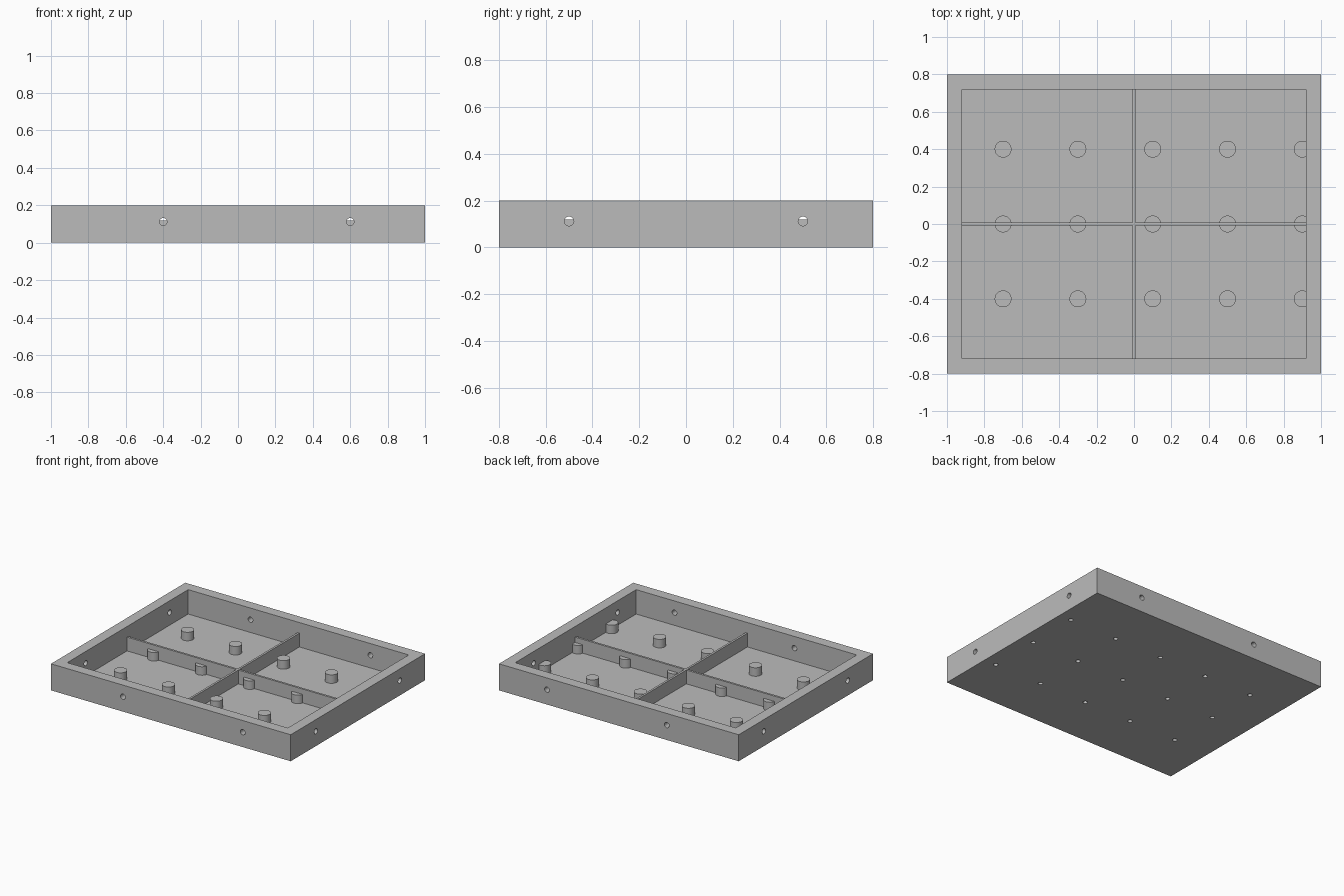
import bpy
import bmesh
import math
from mathutils import Matrix, Vector

cube = bpy.data.objects.get("Cube")
if cube:
    bpy.data.objects.remove(cube, do_unlink=True)

# Main dimensions
HALF = (1.0, 0.8)
HEIGHT, WALL, FLOOR = 0.2, 0.08, 0.016
RIB_THICK, RIB_TOP = 0.016, 0.12
POST_RADIUS, POST_TOP = 0.045, 0.08
SCREW_RADIUS, SCREW_DEPTH = 0.016, 0.06
SIDE_RADIUS, SIDE_Z = 0.02, 0.112
SIDE_HOLES = ((-0.5, 0.5), (-0.4, 0.6))
SEGMENTS = 32
POST_X = [-0.7 + 0.4 * i for i in range(5)]
POSTS = [(x, y) for x in POST_X for y in (-0.4, 0, 0.4)]

grey = bpy.data.materials.new("plain grey")
grey.use_nodes = True
grey.diffuse_color = (0.5, 0.5, 0.5, 1)
grey.node_tree.nodes["Principled BSDF"].inputs["Base Color"].default_value = grey.diffuse_color


def add_object(name, bm):
    bmesh.ops.remove_doubles(bm, verts=bm.verts[:], dist=0.00001)
    bmesh.ops.recalc_face_normals(bm, faces=bm.faces[:])
    mesh = bpy.data.meshes.new(name)
    bm.to_mesh(mesh)
    bm.free()
    mesh.materials.append(grey)
    bpy.context.collection.objects.link(bpy.data.objects.new(name, mesh))


def point(axis, along, u, v):
    p = [u, v]
    p.insert(axis, along)
    return Vector(p)


def rect(axis, along, u, v0, v1):
    """Rectangle across an axis, from -u to u and from v0 to v1."""
    return [point(axis, along, a, b) for a, b in ((-u, v0), (u, v0), (u, v1), (-u, v1))]


def ring(axis, along, u, v, radius):
    turns = [2 * math.pi * i / SEGMENTS for i in range(SEGMENTS)]
    return [point(axis, along, u + radius * math.cos(t), v + radius * math.sin(t)) for t in turns]


def sheet(bm, axis, outlines):
    """Flat face bounded by the first outline, with the others as openings."""
    edges = []
    for outline in outlines:
        verts = [bm.verts.new(p) for p in outline]
        edges += [bm.edges.new((verts[i - 1], verts[i])) for i in range(len(verts))]
    bmesh.ops.triangle_fill(bm, use_beauty=True, edges=edges, normal=point(axis, 1, 0, 0))


def tube(bm, start, end):
    a = [bm.verts.new(p) for p in start]
    b = [bm.verts.new(p) for p in end]
    for i in range(len(a)):
        bm.faces.new((a[i - 1], a[i], b[i], b[i - 1])).smooth = True


# Open tray: floor pierced for screws, walls pierced for side holes, flat rim
bm = bmesh.new()
for z, inset in ((0, 0), (FLOOR, WALL)):
    edge = rect(2, z, HALF[0] - inset, inset - HALF[1], HALF[1] - inset)
    sheet(bm, 2, [edge] + [ring(2, z, x, y, SCREW_RADIUS) for x, y in POSTS])
for x, y in POSTS:
    tube(bm, ring(2, 0, x, y, SCREW_RADIUS), ring(2, FLOOR, x, y, SCREW_RADIUS))
for axis in (0, 1):
    for side in (-1, 1):
        skins = [(side * HALF[axis], 0, 0), (side * (HALF[axis] - WALL), WALL, FLOOR)]
        for along, inset, z in skins:
            edge = rect(axis, along, HALF[1 - axis] - inset, z, HEIGHT)
            sheet(bm, axis, [edge] + [ring(axis, along, u, SIDE_Z, SIDE_RADIUS) for u in SIDE_HOLES[axis]])
        for u in SIDE_HOLES[axis]:
            tube(bm, *[ring(axis, skin[0], u, SIDE_Z, SIDE_RADIUS) for skin in skins])
sheet(bm, 2, [rect(2, HEIGHT, HALF[0] - i, i - HALF[1], HALF[1] - i) for i in (0, WALL)])
add_object("tray", bm)

# Mounting posts, turned from a profile with a blind screw hole below
bm = bmesh.new()
profile = [(0, POST_TOP), (POST_RADIUS, POST_TOP), (POST_RADIUS, FLOOR),
           (SCREW_RADIUS, FLOOR), (SCREW_RADIUS, SCREW_DEPTH), (0, SCREW_DEPTH)]
for x, y in POSTS:
    verts = [bm.verts.new((x + r, y, z)) for r, z in profile]
    edges = [bm.edges.new(pair) for pair in zip(verts, verts[1:])]
    bmesh.ops.spin(bm, geom=verts + edges, cent=(x, y, 0), axis=(0, 0, 1),
                   angle=2 * math.pi, steps=SEGMENTS)
bm.normal_update()
for face in bm.faces:
    face.smooth = abs(face.normal.z) < 0.5
add_object("mounting_posts", bm)

# Long divider, notched inside the posts to leave the screw holes clear
bm = bmesh.new()
end, base, gap = HALF[0] - WALL / 2, FLOOR / 2, 0.03
outline = [(end, RIB_TOP), (-end, RIB_TOP), (-end, base)]
for x in POST_X:
    outline += [(x - gap, base), (x - gap, SCREW_DEPTH + 0.01),
                (x + gap, SCREW_DEPTH + 0.01), (x + gap, base)]
outline.append((end, base))
face = bm.faces.new([bm.verts.new((x, -RIB_THICK / 2, z)) for x, z in outline])
grown = bmesh.ops.extrude_face_region(bm, geom=[face], use_keep_orig=True)
bmesh.ops.translate(bm, vec=(0, RIB_THICK, 0),
                    verts=[v for v in grown["geom"] if isinstance(v, bmesh.types.BMVert)])
add_object("long_divider", bm)

# Cross divider, one half on each side of the long divider
bm = bmesh.new()
near, far = RIB_THICK / 2, HALF[1] - WALL / 2
for side in (-1, 1):
    place = Matrix.Translation((0, side * (near + far) / 2, (base + RIB_TOP) / 2))
    size = Matrix.Diagonal((RIB_THICK, far - near, RIB_TOP - base, 1))
    bmesh.ops.create_cube(bm, size=1, matrix=place @ size)
add_object("cross_divider", bm)
